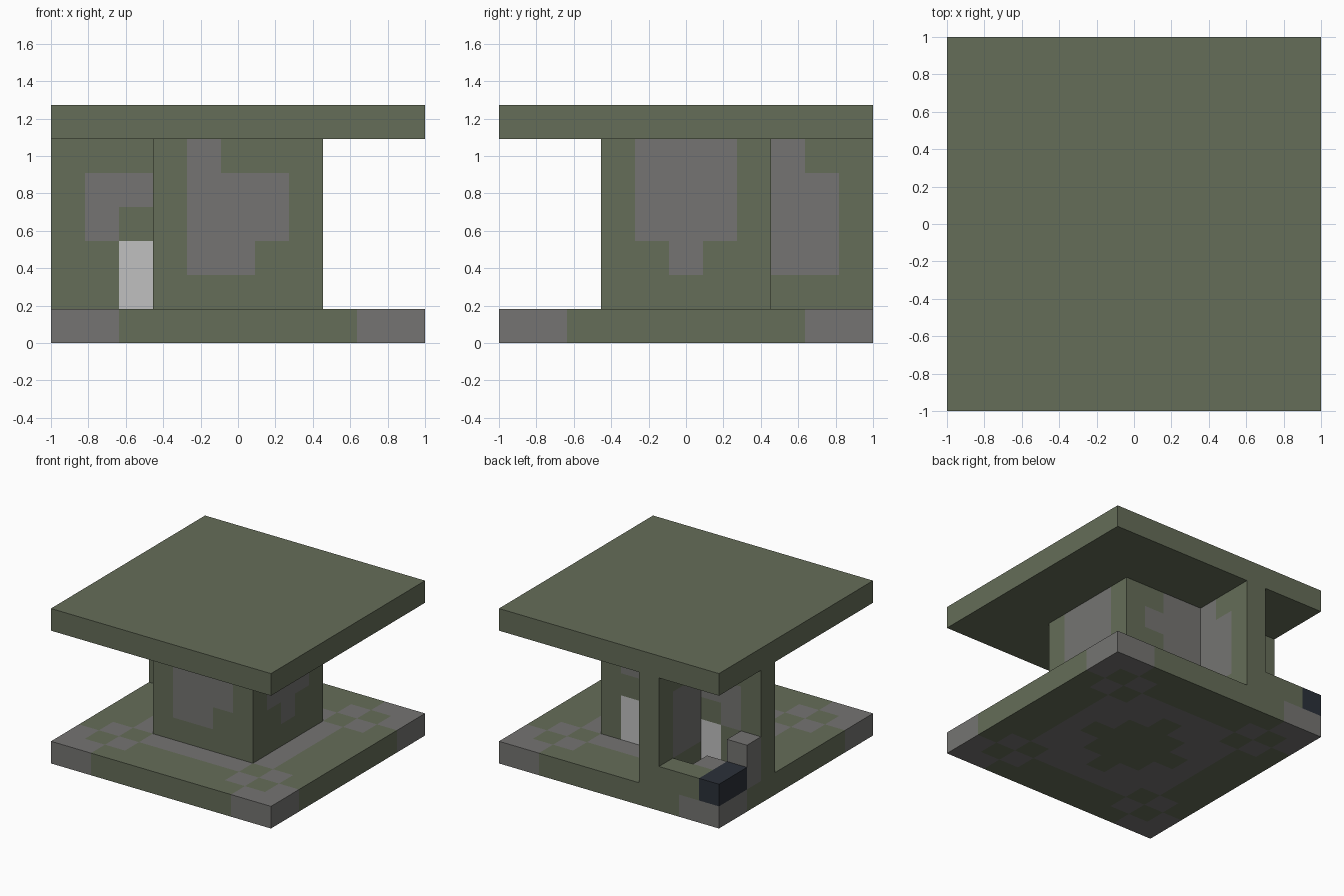
import bpy
import bmesh
from mathutils import Vector

if "Cube" in bpy.data.objects:
    bpy.data.objects.remove(bpy.data.objects["Cube"], do_unlink=True)

CELL = 2 / 11          # everything sits on an 11 x 11 cell grid
ORIGIN = Vector((-1, -1, 0))


def material(name, rgb):
    m = bpy.data.materials.new(name)
    m.use_nodes = True
    m.diffuse_color = (*rgb, 1)
    m.node_tree.nodes["Principled BSDF"].inputs["Base Color"].default_value = (*rgb, 1)
    return m


MATS = {
    ".": material("moss green", (0.130, 0.153, 0.098)),
    "g": material("stone grey", (0.178, 0.175, 0.168)),
    "w": material("pale door", (0.527, 0.527, 0.527)),
    "n": material("navy", (0.024, 0.030, 0.041)),
}
KEYS = list(MATS)


def block(name, lo, hi, rule):
    """Box between two grid corners, cut into cells; rule(side, cell) gives the colour key."""
    bm = bmesh.new()
    bmesh.ops.create_cube(bm, size=1)
    lo, hi = Vector(lo), Vector(hi)
    for v in bm.verts:
        v.co = Vector([(lo[a] + hi[a]) / 2 + v.co[a] * (hi[a] - lo[a]) for a in range(3)])
    # Cut along the cell boundaries
    for a in range(3):
        normal = Vector([float(a == b) for b in range(3)])
        for k in range(int(lo[a]) + 1, int(hi[a])):
            bmesh.ops.bisect_plane(bm, geom=bm.verts[:] + bm.edges[:] + bm.faces[:],
                                   plane_co=normal * k, plane_no=normal)
    bm.normal_update()
    # Colour each cell face
    for f in bm.faces:
        n = f.normal
        axis = max(range(3), key=lambda a: abs(n[a]))
        side = ("+" if n[axis] > 0 else "-") + "xyz"[axis]
        c = f.calc_center_median() - n * 0.5
        f.material_index = KEYS.index(rule(side, [int(c[a]) for a in range(3)]))
    for v in bm.verts:
        v.co = ORIGIN + v.co * CELL
    mesh = bpy.data.meshes.new(name)
    bm.to_mesh(mesh)
    bm.free()
    for m in MATS.values():
        mesh.materials.append(m)
    obj = bpy.data.objects.new(name, mesh)
    bpy.context.collection.objects.link(obj)
    return obj


def plain(key):
    return lambda side, cell: key


def wall_paint(start, **sides):
    """Rows of keys per side, top row first, read along +x or +y from the start cell."""
    names = {"front": "-y", "back": "+y", "right": "+x", "left": "-x"}
    table = {names[k]: rows.split() for k, rows in sides.items()}

    def rule(side, cell):
        if side not in table:
            return "."
        along = cell[0] - start[0] if side[1] == "y" else cell[1] - start[1]
        return table[side][5 - cell[2]][along]
    return rule


def floor_paint(side, cell):
    # Corner brackets, diagonal checkers and a ring around a green diamond
    a, b = abs(cell[0] - 5), abs(cell[1] - 5)
    if max(a, b) <= 3:
        grey = a + b > 2 and (a, b) != (3, 3)
    else:
        grey = min(a, b) >= 3 and (a, b) not in ((4, 4), (5, 3), (3, 5))
    return "g" if grey else "."


# Base and roof slabs
block("base_slab", (0, 0, 0), (11, 11, 1), floor_paint)
block("roof_slab", (0, 0, 6), (11, 11, 7), plain("."))

# Main room
block("main_room", (3, 3, 1), (8, 8, 6), wall_paint(
    (3, 3),
    front=".g... .ggg. .ggg. .gg.. .....",
    right=".ggg. .ggg. .ggg. ..g.. .....",
    back=".gg.. .ggg. .gg.. ...w. ...w.",
    left="..gg. .ggg. ..gg. .w... .w..."))

# Two walls framing the open corner
back_rows = "g.. gg. gg. gg. ..."
block("back_wing_wall", (3, 8, 1), (4, 11, 6),
      wall_paint((3, 8), right=back_rows, left=back_rows))
side_rows = "... .gg .g. ..w ..w"
block("side_wing_wall", (0, 7, 1), (3, 8, 6),
      wall_paint((0, 7), front=side_rows, back=side_rows))

# Low blocks in the open corner
block("back_sill", (1, 10, 1), (3, 11, 2), plain("."))
block("low_step", (1, 9, 1), (2, 10, 2), plain("g"))
block("tall_step", (0, 8, 1), (1, 9, 3), plain("g"))
block("corner_bench", (0, 9, 1), (1, 11, 2), plain("n"))
